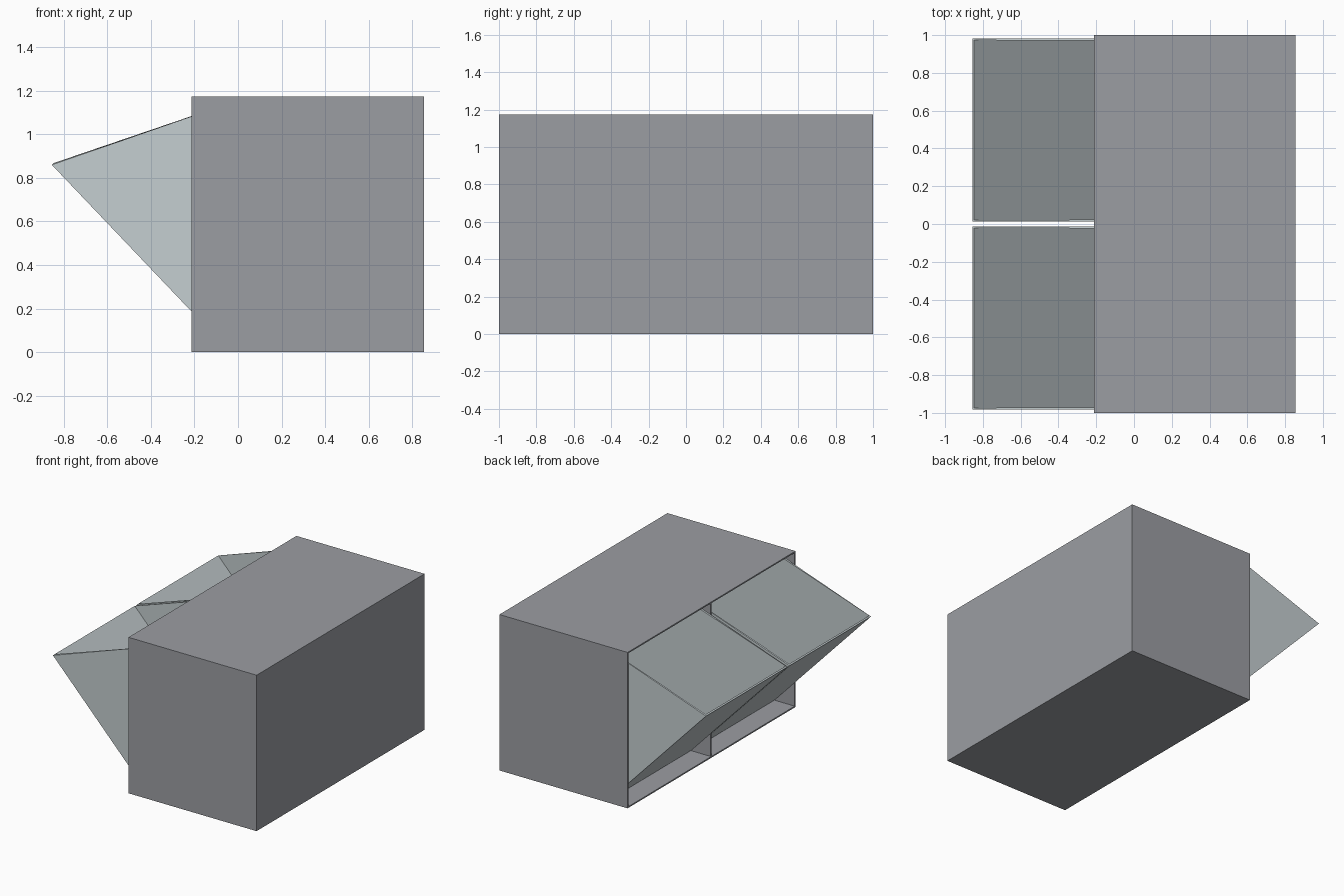
import bpy
import bmesh

cube = bpy.data.objects.get("Cube")
if cube:
    bpy.data.objects.remove(cube, do_unlink=True)


def make_material(name, rgb):
    mat = bpy.data.materials.new(name)
    mat.use_nodes = True
    color = (*rgb, 1.0)
    mat.diffuse_color = color
    mat.node_tree.nodes["Principled BSDF"].inputs["Base Color"].default_value = color
    return mat


case_grey = make_material("case grey", (0.33, 0.34, 0.365))
bin_grey = make_material("pale bin grey", (0.56, 0.62, 0.635))


def open_tray(name, profile, y0, y1, wall, mat):
    """Sheet tray from an x-z profile (counter-clockwise seen from the front).
    The edge from the last point back to the first is left open."""
    bm = bmesh.new()
    near = [bm.verts.new((x, y0, z)) for x, z in profile]
    far = [bm.verts.new((x, y1, z)) for x, z in profile]
    bm.faces.new(near)
    bm.faces.new(far[::-1])
    for i in range(len(profile) - 1):
        bm.faces.new((near[i], far[i], far[i + 1], near[i + 1]))
    mesh = bpy.data.meshes.new(name)
    bm.to_mesh(mesh)
    bm.free()
    mesh.materials.append(mat)
    obj = bpy.data.objects.new(name, mesh)
    bpy.context.collection.objects.link(obj)
    solid = obj.modifiers.new("sheet thickness", "SOLIDIFY")
    solid.thickness = wall
    solid.offset = -1
    solid.use_even_offset = True
    return obj


# Outer case, open toward -x
LEFT, RIGHT, HEIGHT, WALL = -0.213, 0.855, 1.175, 0.01
open_tray("case", [(LEFT, 0), (RIGHT, 0), (RIGHT, HEIGHT), (LEFT, HEIGHT)],
          -1, 1, WALL, case_grey)

# Central divider
bpy.ops.mesh.primitive_cube_add(
    size=1, location=((LEFT + RIGHT) / 2, 0, HEIGHT / 2))
divider = bpy.context.object
divider.name = "divider"
divider.scale = (RIGHT - LEFT - WALL, WALL, HEIGHT - WALL)
divider.data.materials.append(case_grey)

# Two tilted-out bins, open on top
bin_profile = [(-0.855, 0.86), (-0.05, 0.015), (0.53, 0.57), (-0.02, 1.15)]
bin_profile = bin_profile[0:]
for name, y0, y1 in (("right_bin", -0.982, -0.012), ("left_bin", 0.012, 0.982)):
    open_tray(name, bin_profile, y0, y1, WALL, bin_grey)
